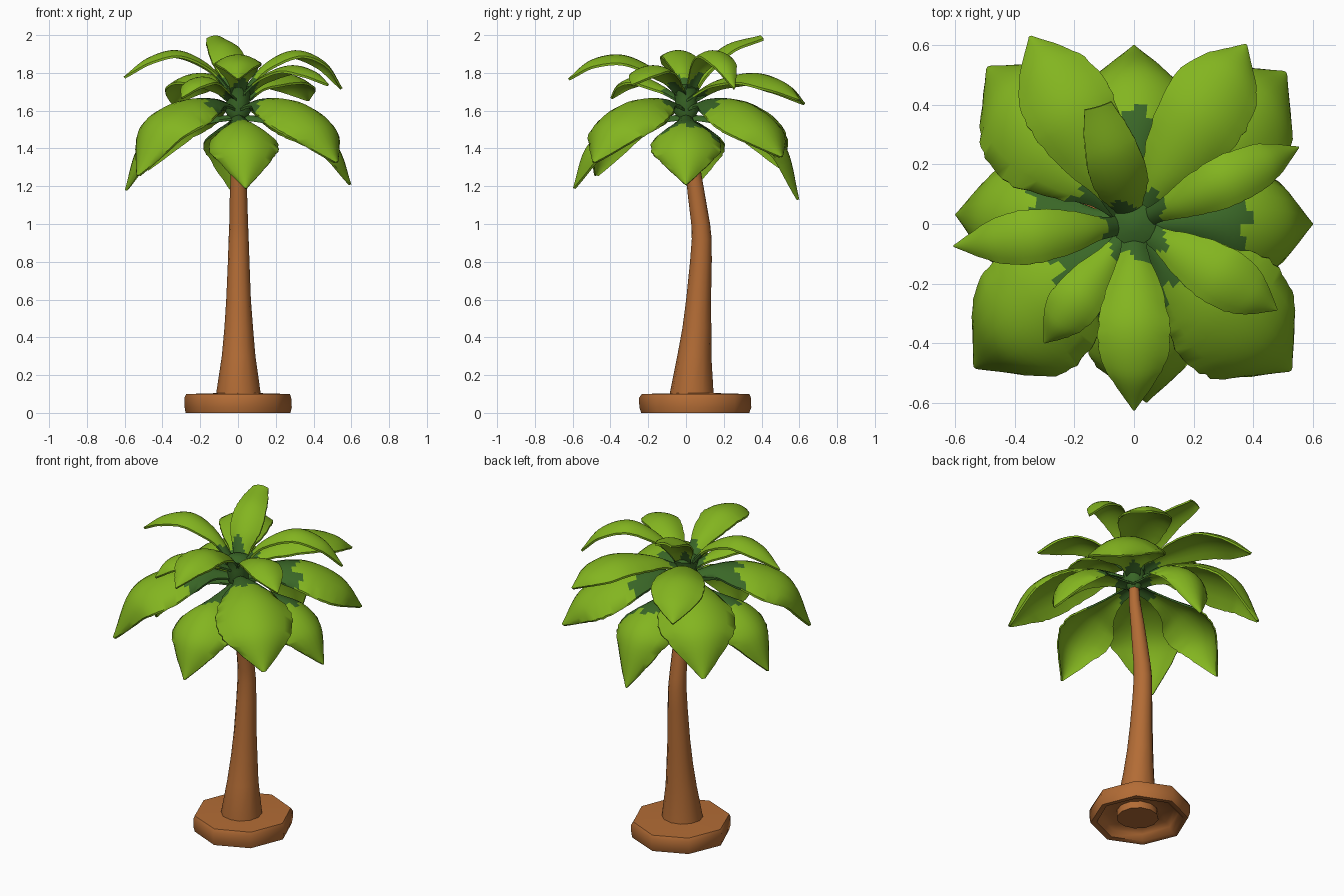
import bpy, bmesh, math, random
from mathutils import Vector

if "Cube" in bpy.data.objects:
    bpy.data.objects.remove(bpy.data.objects["Cube"])

random.seed(4)


def material(name, col):
    m = bpy.data.materials.new(name)
    m.diffuse_color = (*col, 1)
    m.use_nodes = True
    m.node_tree.nodes["Principled BSDF"].inputs["Base Color"].default_value = m.diffuse_color
    return m


LEAF = material("leaf green", (0.228, 0.462, 0.014))
DARK = material("dark green", (0.042, 0.135, 0.02))
BARK = material("bark brown", (0.45, 0.15, 0.036))


def spline(pts, t):
    """Catmull-Rom value of a list of numbers at t in 0..1"""
    n = len(pts) - 1
    i = min(int(t * n), n - 1)
    f = t * n - i
    b, c = pts[i], pts[i + 1]
    a = pts[i - 1] if i > 0 else 2 * b - c
    d = pts[i + 2] if i + 2 <= n else 2 * c - b
    return 0.5 * (2 * b + (c - a) * f + (2 * a - 5 * b + 4 * c - d) * f ** 2
                  + (3 * b - a - 3 * c + d) * f ** 3)


def finish(name, bm, mats, angle=40):
    bmesh.ops.recalc_face_normals(bm, faces=bm.faces)
    me = bpy.data.meshes.new(name)
    bm.to_mesh(me)
    bm.free()
    ob = bpy.data.objects.new(name, me)
    bpy.context.collection.objects.link(ob)
    for m in mats:
        me.materials.append(m)
    bpy.ops.object.select_all(action='DESELECT')
    ob.select_set(True)
    bpy.context.view_layer.objects.active = ob
    bpy.ops.object.shade_smooth_by_angle(angle=math.radians(angle))
    return ob


def leaf(name, deg, path, half, droop, dark_r, widths):
    """Arched blade following an (r, z) path in direction deg, thin and solid"""
    a = math.radians(deg)
    out, side = Vector((math.cos(a), math.sin(a), 0)), Vector((-math.sin(a), math.cos(a), 0))
    rs, zs = [p[0] for p in path], [p[1] for p in path]
    N, M, T = 30, 8, 0.012
    bm = bmesh.new()
    top, low = [], []
    for i in range(N + 1):
        t = i / N
        r, z = spline(rs, t), spline(zs, t)
        t0, t1 = max(t - 0.03, 0), min(t + 0.03, 1)
        tan = Vector((spline(rs, t1) - spline(rs, t0), spline(zs, t1) - spline(zs, t0))).normalized()
        nrm = out * -tan.y + Vector((0, 0, tan.x))
        w = max(spline(widths, t), 0.02)
        rt, rl = [], []
        for j in range(M + 1):
            v = 2 * j / M - 1
            ww = w * half * (1 + (random.uniform(-.03, .03) if abs(v) == 1 else 0))
            p = out * r + Vector((0, 0, z)) + side * v * ww - nrm * droop * w * v * v
            rt.append(bm.verts.new(p))
            rl.append(bm.verts.new(p - nrm * T))
        top.append(rt)
        low.append(rl)
    under = set()
    for i in range(N):
        for j in range(M):
            for g in (top, low):
                f = bm.faces.new((g[i][j], g[i + 1][j], g[i + 1][j + 1], g[i][j + 1]))
                if g is low:
                    under.add(f)
        for j in (0, M):
            bm.faces.new((top[i][j], top[i + 1][j], low[i + 1][j], low[i][j]))
    for j in range(M):
        for i in (0, N):
            bm.faces.new((top[i][j], top[i][j + 1], low[i][j + 1], low[i][j]))
    # dark leaf root with a ragged border, shorter on the underside
    for f in bm.faces:
        c = f.calc_center_median()
        lim = min(dark_r, 0.13) if f in under else dark_r
        f.material_index = int(c.dot(out) < lim + 0.025 * math.sin(c.dot(side) * 50 + deg))
    return finish(name, bm, [LEAF, DARK], 50)


def rings(name, ring_list, n, mat, jitter=0, angle=40):
    """Skin of rings given as (cx, cy, z, rx, ry), closed at both ends"""
    bm = bmesh.new()
    rows = []
    for cx, cy, z, rx, ry in ring_list:
        row = []
        for k in range(n):
            a = 2 * math.pi * k / n
            q = 1 + random.uniform(-jitter, jitter)
            row.append(bm.verts.new((cx + rx * q * math.cos(a), cy + ry * q * math.sin(a), z)))
        rows.append(row)
    for u, v in zip(rows, rows[1:]):
        for k in range(n):
            bm.faces.new((u[k], u[(k + 1) % n], v[(k + 1) % n], v[k]))
    bm.faces.new(rows[0])
    bm.faces.new(rows[-1])
    return finish(name, bm, [mat], angle)


# Eight-sided base, hollow underneath
base = [(0.12, 0.065), (0.2, 0.06), (0.23, 0.04), (0.25, 0.003), (0.282, 0.0),
        (0.292, 0.03), (0.292, 0.08), (0.282, 0.1), (0.2, 0.102), (0.1, 0.105)]
rings("base", [(0, 0.05, z, r * 0.975, r * 1.01) for r, z in base], 8, BARK, 0.012, 60)

# Bent, tapering trunk: (centre y, z, radius)
trunk = [(0.035, 0.02, 0.12), (0.03, 0.1, 0.118), (0.045, 0.3, 0.09), (0.058, 0.45, 0.076),
         (0.067, 0.6, 0.066), (0.079, 0.8, 0.057), (0.083, 0.92, 0.053), (0.078, 1.0, 0.05),
         (0.056, 1.15, 0.046), (0.035, 1.3, 0.04), (0.01, 1.45, 0.034), (0, 1.6, 0.028)]
rings("trunk", [(0.003, y, z, r, r) for y, z, r in trunk], 12, BARK, 0.015)

# Dark heart of the crown
rings("crown_heart", [(0, 0, z, r, r) for z, r in
                      ((1.54, 0.035), (1.6, 0.07), (1.66, 0.06), (1.72, 0.075), (1.74, 0.03))], 10, DARK)

BROAD = [0.2, 0.26, 0.5, 0.95, 1.0, 0.7, 0.02]
WIDE = [0.15, 0.3, 0.72, 1.0, 1.0, 0.72, 0.05]
SLIM = [0.32, 0.44, 0.8, 1.0, 0.95, 0.6, 0.03]

# Lowest leaves, straight out along the axes: angle, tip height, dark root
for k, (deg, tip_z, dark) in enumerate(((0, 1.21, 0.37), (90, 1.13, 0.38), (177, 1.18, 0.35), (274, 1.19, 0.28))):
    leaf(f"low_leaf_{k}", deg, [(0.02, 1.58), (0.2, 1.56), (0.38, 1.525), (0.53, 1.405), (0.6, tip_z)],
         0.18, 0.09, dark, BROAD)

# Wide diagonal leaves just above
for k, (deg, tip_z, dark) in enumerate(((45, 1.36, 0.33), (133, 1.29, 0.22), (222, 1.26, 0.3), (317, 1.33, 0.25))):
    leaf(f"wide_leaf_{k}", deg, [(0.02, 1.62), (0.2, 1.665), (0.42, 1.645), (0.615, 1.53), (0.72, tip_z)],
         0.215, 0.1, dark, WIDE)

# Middle and upper leaves: angle, half width, droop, path
upper = [
    (119, 0.15, 0.05, [(0.02, 1.67), (0.2, 1.76), (0.42, 1.8), (0.6, 1.74), (0.72, 1.64)]),
    (58, 0.15, 0.05, [(0.02, 1.67), (0.2, 1.76), (0.42, 1.8), (0.6, 1.75), (0.71, 1.66)]),
    (25, 0.085, 0.03, [(0.02, 1.69), (0.15, 1.84), (0.33, 1.92), (0.5, 1.86), (0.61, 1.72)]),
    (329, 0.1, 0.03, [(0.02, 1.68), (0.15, 1.78), (0.32, 1.84), (0.46, 1.81), (0.56, 1.74)]),
    (270, 0.12, 0.045, [(0.02, 1.69), (0.15, 1.81), (0.33, 1.895), (0.5, 1.87), (0.625, 1.77)]),
    (187, 0.09, 0.03, [(0.02, 1.69), (0.15, 1.84), (0.32, 1.92), (0.48, 1.88), (0.61, 1.78)]),
    (233, 0.085, 0.03, [(0.02, 1.66), (0.16, 1.73), (0.3, 1.78), (0.42, 1.75), (0.5, 1.67)]),
]
for k, (deg, half, droop, path) in enumerate(upper):
    leaf(f"upper_leaf_{k}", deg, path, half, droop, 0.11, SLIM)

# Topmost blunt leaf, rising to the back
leaf("top_leaf", 107, [(0.02, 1.69), (0.1, 1.84), (0.23, 1.95), (0.41, 1.998)], 0.095, 0.03, 0.07,
     [0.35, 0.6, 0.9, 1.0, 0.95, 0.8, 0.5])
